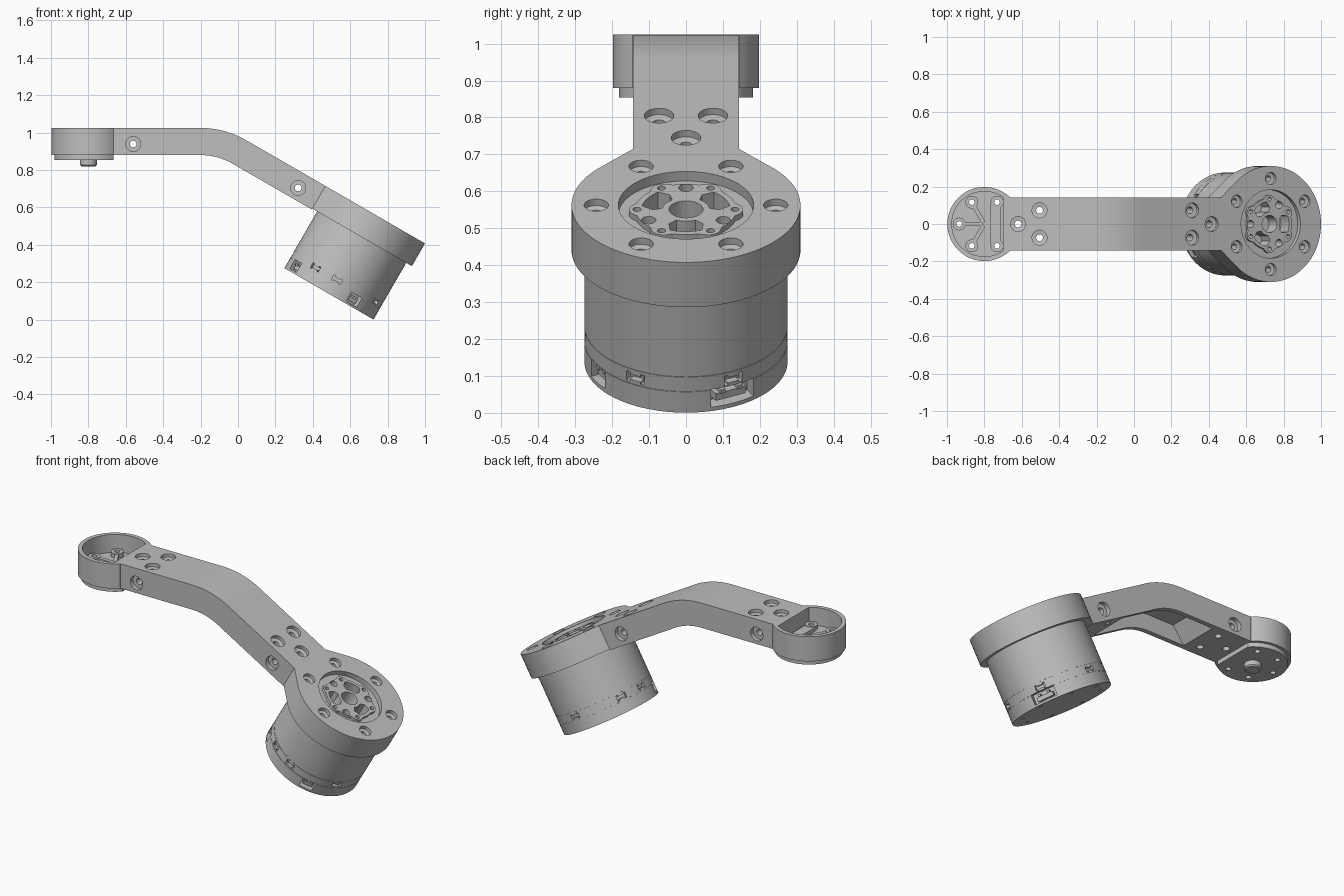
import bpy
import bmesh
from math import cos, sin, radians, pi, acos, degrees
from mathutils import Matrix, Vector

cube = bpy.data.objects.get("Cube")
if cube:
    bpy.data.objects.remove(cube, do_unlink=True)

GREY = (0.52, 0.52, 0.52, 1.0)
mat = bpy.data.materials.new("machined_grey")
mat.use_nodes = True
mat.diffuse_color = GREY
next(n for n in mat.node_tree.nodes if n.type == 'BSDF_PRINCIPLED').inputs["Base Color"].default_value = GREY

# Key dimensions
TOP, THICK, HALF = 1.025, 0.145, 0.143      # arm top height, thickness, half width
CUP = Matrix.Translation((-0.8, 0, 0))      # frame of the small end
TILT = radians(30)
HUB = Vector((0.7313, 0, 0.5625))           # centre of the motor's top face
MOTOR = Matrix.Translation(HUB) @ Matrix.Rotation(TILT, 4, 'Y')
SIDEWAYS = Matrix.Rotation(pi / 2, 4, 'X')  # maps (x, y, z) to (x, -z, y)
FLAT = Matrix.Identity(4)


def at(x, y, z=0):
    return Matrix.Translation((x, y, z))


def arc(r, a0, a1, n=64):
    steps = [radians(a0 + (a1 - a0) * i / n) for i in range(n + 1)]
    return [(r * cos(a), r * sin(a)) for a in steps]


def polar(r, degs):
    return [(r * cos(radians(a)), r * sin(radians(a))) for a in degs]


def chord_disc(r, chord):
    """Disc outline cut off by a straight line at x = chord."""
    a = degrees(acos(chord / r))
    return arc(r, a, 360 - a)


def prism(bm, outline, z0, z1, frame=FLAT):
    lo, hi = [[bm.verts.new(frame @ Vector((x, y, z))) for x, y in outline] for z in (z0, z1)]
    bm.faces.new(lo[::-1])
    bm.faces.new(hi)
    for i in range(len(lo)):
        bm.faces.new((lo[i - 1], lo[i], hi[i], hi[i - 1]))


def box(bm, sx, sy, sz, frame):
    prism(bm, [(-sx / 2, -sy / 2), (sx / 2, -sy / 2), (sx / 2, sy / 2), (-sx / 2, sy / 2)], -sz / 2, sz / 2, frame)


def lathe(bm, profile, frame=FLAT, n=32):
    rings = []
    for r, z in profile:
        pts = [(0, 0)] if r == 0 else arc(r, 0, 360, n)[:-1]
        rings.append([bm.verts.new(frame @ Vector((x, y, z))) for x, y in pts])
    for a, b in zip(rings, rings[1:]):
        for i in range(n):
            j = i + 1
            quad = [a[i % len(a)], a[j % len(a)], b[j % len(b)], b[i % len(b)]]
            bm.faces.new(list(dict.fromkeys(quad)))


def pin(bm, r, z0, z1, frame=FLAT, n=32):
    lathe(bm, [(0, z0), (r, z0), (r, z1), (0, z1)], frame, n)


def counterbore(bm, big, small, depth, frame):
    lathe(bm, [(0, 0.05), (big, 0.05), (big, -0.02), (small, -0.024), (small, -depth), (0, -depth)], frame)


def finish(name, bm):
    bmesh.ops.recalc_face_normals(bm, faces=bm.faces[:])
    me = bpy.data.meshes.new(name)
    bm.to_mesh(me)
    bm.free()
    me.materials.append(mat)
    ob = bpy.data.objects.new(name, me)
    bpy.context.scene.collection.objects.link(ob)
    return ob


def make(name, builder, *args):
    bm = bmesh.new()
    builder(bm, *args)
    return finish(name, bm)


def cut(ob, builder, *args):
    """Subtract the solids drawn by builder from ob."""
    tool = make("cutter", builder, *args)
    tool.hide_render = True
    mod = ob.modifiers.new("cut", 'BOOLEAN')
    mod.operation, mod.solver, mod.object = 'DIFFERENCE', 'EXACT', tool
    mod.use_self = True
    bpy.context.view_layer.update()
    ev = ob.evaluated_get(bpy.context.evaluated_depsgraph_get())
    me = bpy.data.meshes.new_from_object(ev)
    ob.modifiers.clear()
    ob.data = me
    bpy.data.objects.remove(tool, do_unlink=True)


# Bent arm, hollow underneath
def arm_line(d, x0, u1):
    """Side line of the arm at depth d: level, bent, then sloping."""
    bend = [(-0.2 + x, 0.54 + z) for x, z in arc(0.485 - d, 90, 60, 16)]
    end = MOTOR @ Vector((u1, 0, -d))
    return [(x0, TOP - d)] + bend + [(end.x, end.z)]


arm = make("arm", prism, arm_line(0, -0.665, -0.305) + arm_line(THICK, -0.665, -0.305)[::-1], -HALF, HALF, SIDEWAYS)
cut(arm, prism, arm_line(0.05, -0.36, -0.60) + arm_line(0.17, -0.45, -0.55)[::-1], -0.115, 0.115, SIDEWAYS)


def arm_holes(bm):
    for frame, x_pair, x_one in ((at(0, 0, TOP), -0.505, -0.62), (MOTOR, -0.485, -0.365)):
        for x, y in ((x_pair, 0.073), (x_pair, -0.073), (x_one, 0)):
            counterbore(bm, 0.04, 0.018, 0.25, frame @ at(x, y))
    half = [(0, -0.17), (0.04, -0.17), (0.04, -0.118), (0.018, -0.118)]
    for frame in (at(-0.56, 0, TOP - 0.086), MOTOR @ at(-0.426, 0, -0.082)):
        lathe(bm, half + [(r, -z) for r, z in half[::-1]], frame @ SIDEWAYS)


cut(arm, arm_holes)

# Small end: open cup with a base cap, bosses, ribs and a stub
cup = make("end_cup", prism, chord_disc(0.198, 0.135), 0.88, TOP, CUP)
cap = make("end_cap", prism, chord_disc(0.182, 0.135), 0.854, 0.89, CUP)
cut(cup, prism, chord_disc(0.174, 0.1), 0.92, 1.1, CUP)
screw_angles = (60, 120, 180, 240, 300)


def cup_screws(bm):
    for x, y in polar(0.135, screw_angles):
        pin(bm, 0.015, 0.8, 1.1, CUP @ at(x, y), 20)


def cup_bosses(bm):
    for x, y in polar(0.135, screw_angles):
        pin(bm, 0.034, 0.9, 0.945, CUP @ at(x, y), 24)


def cup_ribs(bm):
    for a in (120, 180, 240):
        box(bm, 0.1, 0.022, 0.04, CUP @ Matrix.Rotation(radians(a), 4, 'Z') @ at(0.06, 0, 0.922))
    box(bm, 0.06, 0.22, 0.04, CUP @ at(0.06, 0, 0.922))


bosses = make("cup_bosses", cup_bosses)
ribs = make("cup_ribs", cup_ribs)
for part in (cup, cap, bosses, ribs):
    cut(part, cup_screws)
make("end_stub", lathe, [(0, 0.82), (0.037, 0.82), (0.045, 0.827), (0.045, 0.87), (0, 0.87)], CUP)

# Motor mounting ring, flared into the arm
plate = make("mounting_ring", prism,
             arc(0.31, -130, 130, 96) + [(-0.305, HALF), (-0.305, -HALF)], -0.14, 0, MOTOR)
cut(plate, pin, 0.183, -0.03, 0.05, MOTOR, 64)


def ring_screws(bm):
    for x, y in polar(0.243, range(30, 390, 60)):
        counterbore(bm, 0.033, 0.015, 0.1, MOTOR @ at(x, y))


cut(plate, ring_screws)

# Scalloped output hub with its hole pattern
scallop = []
for i in range(120):
    a = 2 * pi * i / 120
    r = 0.137 + 0.018 * max(0, -cos(6 * a))
    scallop.append((r * cos(a), r * sin(a)))
hub = make("output_hub", prism, scallop, -0.045, -0.013, MOTOR)


def hub_holes(bm):
    pin(bm, 0.046, -0.1, 0.05, MOTOR)
    for a in (0, 120, 240):
        window = arc(0.12, a - 21, a + 21, 8) + arc(0.09, a + 31, a + 31, 1)[:1]
        window += arc(0.064, a + 24, a - 24, 6) + arc(0.09, a - 31, a - 31, 1)[:1]
        prism(bm, window, -0.1, 0.05, MOTOR)
    for r, radius, angles in ((0.117, 0.02, (60, 180, 300)), (0.133, 0.011, range(30, 390, 60))):
        for x, y in polar(r, angles):
            pin(bm, radius, -0.1, 0.05, MOTOR @ at(x, y), 20)


cut(hub, hub_holes)
cut(plate, hub_holes)

# Motor body with two seams, slots and connector ports
R, BASE = 0.275, -0.49
seams = []
for z in (-0.378, -0.424):
    seams += [(R, z + 0.001), (R - 0.002, z + 0.001), (R - 0.002, z - 0.001), (R, z - 0.001)]
body = make("motor_body", lathe, [(0, -0.12), (R, -0.12)] + seams + [(R, BASE), (0, BASE)], MOTOR, 96)


def rim(deg, r, z):
    """Frame on the motor wall, x pointing outward; 0 degrees is the front."""
    return MOTOR @ Matrix.Rotation(radians(deg - 90), 4, 'Z') @ at(r, 0, z)


ports = ((-57, 0.075), (29, 0.075), (118, 0.13))


def slots(bm):
    for a in (-29, 0, 60, 118, 180, 240, 270):
        box(bm, 0.04, 0.045, 0.016, rim(a, R, -0.403))
        for side in (-0.022, 0.022):
            box(bm, 0.044, 0.011, 0.03, rim(a, R, -0.403) @ at(0, side))


def port_holes(bm):
    for a, w in ports:
        box(bm, 0.09, w, 0.056, rim(a, R, -0.45))


def plugs(bm):
    for a, w in ports:
        box(bm, 0.04, w * 0.7, 0.022, rim(a, R - 0.037, -0.457))
        for side in (-0.2, 0.2):
            box(bm, 0.03, 0.014, 0.012, rim(a, R - 0.025, -0.44) @ at(0, side * w))


def base_holes(bm):
    for x, y in polar(0.225, range(15, 375, 45)):
        pin(bm, 0.011, BASE - 0.02, BASE + 0.015, MOTOR @ at(x, y), 16)


for tool in (slots, port_holes, base_holes):
    cut(body, tool)
make("port_plugs", plugs)

# Smooth shading with sharp corners kept
for ob in bpy.context.scene.collection.objects:
    if ob.type == 'MESH' and mat.name in ob.data.materials:
        bm = bmesh.new()
        bm.from_mesh(ob.data)
        for f in bm.faces:
            f.smooth = True
        for e in bm.edges:
            e.smooth = len(e.link_faces) == 2 and e.calc_face_angle(0) < radians(30)
        bm.to_mesh(ob.data)
        bm.free()
